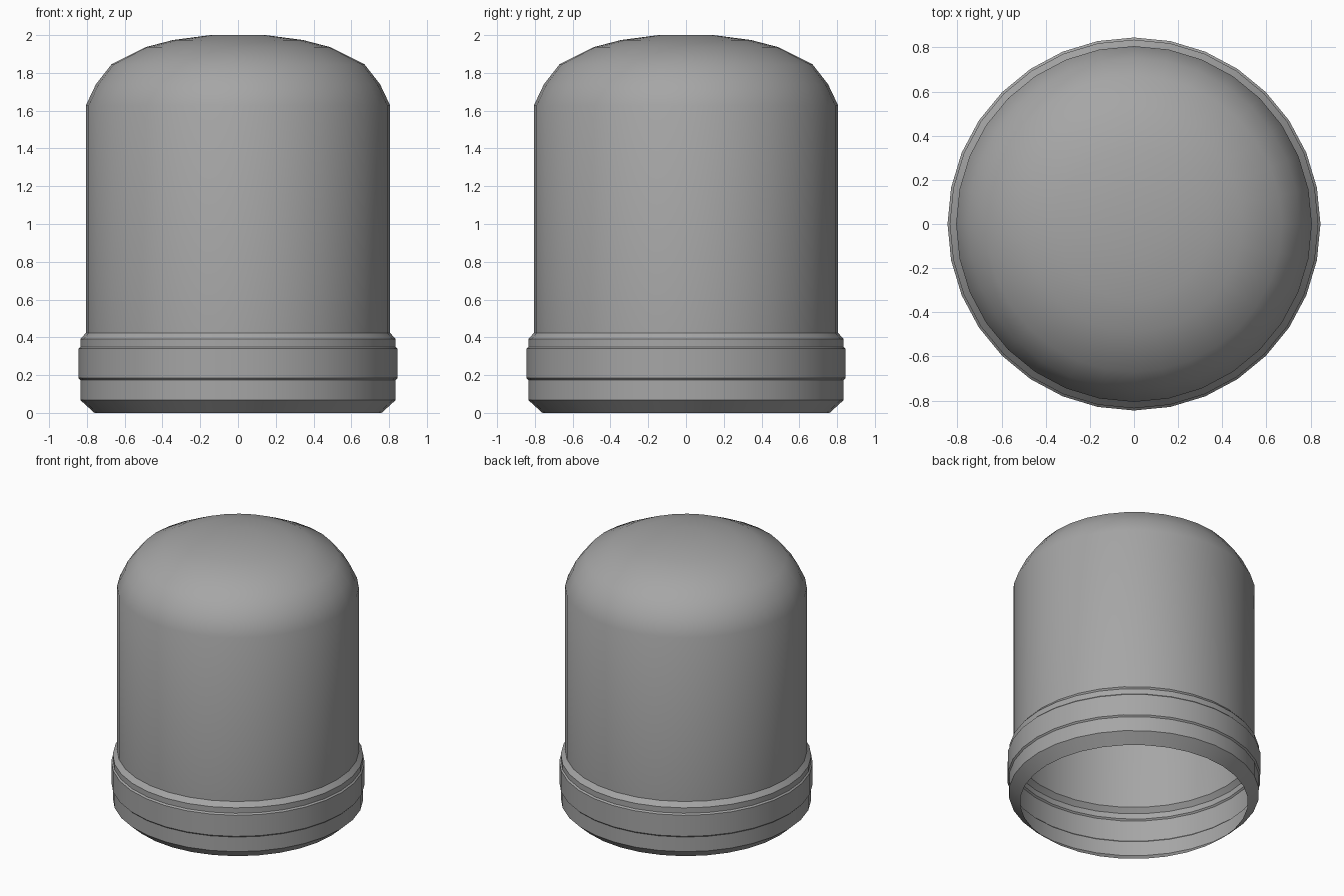
import bpy
import bmesh
from math import radians, tau
from mathutils import Matrix, Vector

cube = bpy.data.objects.get("Cube")
if cube:
    bpy.data.objects.remove(cube, do_unlink=True)

SIDES = 32

# One grey for the whole shell
grey = bpy.data.materials.new("plain grey")
colour = (0.38, 0.38, 0.38, 1)
grey.use_nodes = True
grey.diffuse_color = colour
grey.node_tree.nodes["Principled BSDF"].inputs["Base Color"].default_value = colour


def lathe(name, profile):
    """Spin a radius/height profile about z into a thin, single-walled surface."""
    bm = bmesh.new()
    verts = [bm.verts.new((r, 0, z)) for r, z in profile]
    edges = [bm.edges.new(pair) for pair in zip(verts, verts[1:])]
    bmesh.ops.spin(bm, geom=verts + edges, cent=(0, 0, 0), axis=(0, 0, 1),
                   angle=tau, steps=SIDES, use_merge=True)
    bmesh.ops.remove_doubles(bm, verts=bm.verts, dist=0.0005)
    bmesh.ops.recalc_face_normals(bm, faces=bm.faces)
    # Point the walls outward
    wall = max(bm.faces, key=lambda f: f.calc_center_median().xy.length)
    if wall.normal.dot(wall.calc_center_median()) < 0:
        bmesh.ops.reverse_faces(bm, faces=bm.faces)
    mesh = bpy.data.meshes.new(name)
    bm.to_mesh(mesh)
    bm.free()
    mesh.materials.append(grey)
    obj = bpy.data.objects.new(name, mesh)
    bpy.context.collection.objects.link(obj)
    bpy.ops.object.select_all(action='DESELECT')
    obj.select_set(True)
    bpy.context.view_layer.objects.active = obj
    bpy.ops.object.shade_smooth_by_angle(angle=radians(30))
    return obj


# Stepped collar with a chamfered, open bottom rim
collar = [(0.76, 0), (0.835, 0.068), (0.835, 0.175), (0.845, 0.185),
          (0.845, 0.34), (0.835, 0.35), (0.835, 0.39)]

# Straight wall rising into a rounded, nearly flat crown
wall = [(0.806, 0.423), (0.806, 1.627)]
crown = [(0.752, 1.74), (0.67, 1.845), (0.49, 1.936),
         (0.344, 1.974), (0.146, 2.0), (0, 2.0)]

lathe("domed_shell", collar + wall + crown)
